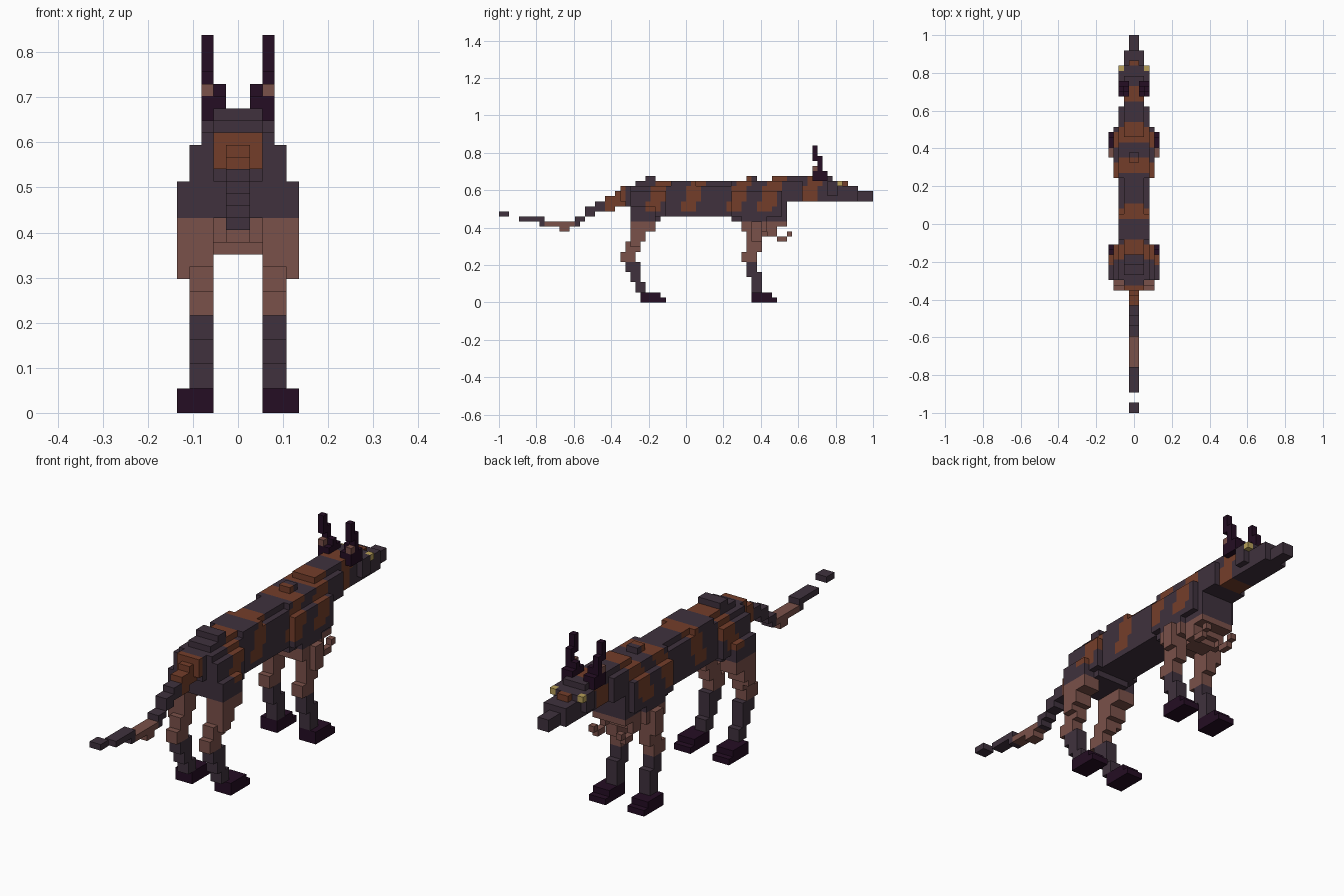
import bpy
import bmesh
from mathutils import Vector

cube = bpy.data.objects.get("Cube")
if cube:
    bpy.data.objects.remove(cube, do_unlink=True)

UNIT = 2 / 74  # edge length of one block


def material(name, colour):
    mat = bpy.data.materials.new(name)
    mat.use_nodes = True
    mat.diffuse_color = (*colour, 1)
    mat.node_tree.nodes["Principled BSDF"].inputs["Base Color"].default_value = (*colour, 1)
    return mat


MATERIALS = [
    material("dark plum fur", (.050, .031, .047)),
    material("rust fur", (.175, .048, .023)),
    material("dusty pink brown fur", (.195, .082, .067)),
    material("near black fur", (.018, .004, .017)),
    material("yellow eye", (.48, .35, .10)),
]
PLUM, RUST, TAN, BLACK, YELLOW = range(len(MATERIALS))
STRIPES = [(-6, -3), (1, 4), (10, 13), (16, 19.5), (24, 27)]


# Coat colour rules, by block position
def coat(x, y, z):
    if z >= 18:
        slanted = y + .5 - .4 * (z - 23.5)
        if any(a <= slanted < b for a, b in STRIPES):
            return RUST
    return TAN if z < 16 else PLUM


def leg_coat(x, y, z):
    if z < 2:
        return BLACK
    return PLUM if z < 8 else coat(x, y, z)


def tail_coat(x, y, z):
    if y >= -16:
        return RUST
    return TAN if -28 <= y < -22 else PLUM


def plain(index):
    return lambda x, y, z: index


def block_part(name, boxes, rule, sides=(1, -1)):
    """Fill block ranges (x, y, z), then keep only the outer faces."""
    cells = set()
    for (x0, x1), (y0, y1), (z0, z1) in boxes:
        for x in range(x0, x1):
            for y in range(y0, y1):
                for z in range(z0, z1):
                    for side in sides:
                        cells.add((x if side > 0 else -1 - x, y, z))
    bm = bmesh.new()
    corners = {}

    def corner(p):
        key = tuple(int(round(c)) for c in p)
        if key not in corners:
            corners[key] = bm.verts.new(Vector(key) * UNIT)
        return corners[key]

    for cell in sorted(cells):
        for axis in range(3):
            for way in (0, 1):
                near = list(cell)
                near[axis] += 2 * way - 1
                if tuple(near) in cells:
                    continue
                base = Vector(cell)
                base[axis] += way
                u, v = Vector((0, 0, 0)), Vector((0, 0, 0))
                u[(axis + 1) % 3] = 1
                v[(axis + 2) % 3] = 1
                ring = [base, base + u, base + u + v, base + v]
                if not way:
                    ring.reverse()
                face = bm.faces.new([corner(p) for p in ring])
                face.material_index = rule(*cell)
    mesh = bpy.data.meshes.new(name)
    bm.to_mesh(mesh)
    bm.free()
    for mat in MATERIALS:
        mesh.materials.append(mat)
    bpy.context.collection.objects.link(bpy.data.objects.new(name, mesh))


def pair(name, boxes, rule):
    block_part("left_" + name, boxes, rule, (1,))
    block_part("right_" + name, boxes, rule, (-1,))


# Trunk: barrel, raised back, shoulders and hips
block_part("body", [
    ((0, 3), (-11, 20), (17, 23)),
    ((0, 2), (-12, 20), (19, 23)),
    ((0, 2), (-10, 20), (23, 24)),
    ((0, 3), (-3, 2), (23, 24)),
    ((0, 2), (-8, -6), (24, 25)),
    ((0, 1), (12, 14), (24, 25)),
    ((0, 2), (17, 20), (24, 25)),
    ((0, 3), (9, 20), (16, 24)),
    ((0, 4), (9, 19), (17, 22)),
    ((0, 4), (-11, -4), (17, 22)),
    ((0, 3), (-11, -5), (16, 17)),
], coat)

# Pale chest fur with hanging tufts
block_part("chest_fur", [
    ((0, 3), (11, 20), (15, 16)),
    ((0, 3), (11, 18), (14, 15)),
    ((0, 2), (14, 17), (13, 14)),
    ((2, 3), (16, 18), (13, 14)),
    ((2, 3), (18, 20), (12, 13)),
    ((2, 3), (20, 21), (13, 14)),
], coat)

# Neck and tapering head
block_part("neck", [
    ((0, 3), (20, 23), (20, 24)),
    ((0, 2), (20, 27), (20, 25)),
], coat)
block_part("head", [
    ((0, 2), (27, 29), (20, 25)),
    ((0, 3), (28, 30), (21, 24)),
    ((0, 2), (29, 31), (20, 24)),
    ((0, 2), (31, 34), (20, 23)),
    ((0, 1), (34, 37), (20, 22)),
], plain(PLUM))
block_part("brow_patch", [((0, 1), (31, 32), (23, 24))], plain(RUST))
pair("eye", [((2, 3), (30, 31), (23, 24))], plain(YELLOW))

# Ears sweep backwards in steps
pair("ear", [
    ((1, 3), (25, 28), (24, 26)),
    ((1, 3), (26, 27), (26, 27)),
    ((2, 3), (26, 27), (27, 29)),
    ((2, 3), (25, 26), (28, 31)),
], plain(BLACK))
pair("ear_base_patch", [((2, 3), (25, 26), (26, 27))], plain(TAN))

# Front legs
pair("front_leg", [
    ((2, 4), (11, 16), (14, 17)),
    ((4, 5), (13, 15), (12, 16)),
    ((2, 4), (12, 15), (10, 14)),
    ((2, 4), (11, 14), (8, 10)),
    ((2, 4), (12, 14), (5, 8)),
    ((2, 4), (13, 15), (2, 6)),
    ((2, 5), (13, 17), (0, 2)),
    ((2, 5), (17, 18), (0, 1)),
], leg_coat)

# Hind legs with wide thighs and backward hocks
pair("hind_leg", [
    ((2, 5), (-11, -6), (16, 19)),
    ((2, 5), (-11, -6), (14, 16)),
    ((2, 5), (-11, -8), (12, 14)),
    ((2, 4), (-12, -9), (10, 12)),
    ((4, 5), (-11, -9), (11, 12)),
    ((2, 4), (-13, -10), (8, 10)),
    ((2, 4), (-12, -9), (6, 8)),
    ((2, 4), (-11, -9), (4, 6)),
    ((2, 4), (-10, -8), (2, 4)),
    ((2, 5), (-9, -5), (0, 2)),
    ((2, 5), (-5, -4), (0, 1)),
], leg_coat)

# Tail: stepped slope down from the rump, then a low trailing end
steps = [((0, 1), (y, y + 2), (z, z + h)) for y, z, h in (
    (-13, 19, 4), (-14, 19, 3), (-16, 18, 3), (-18, 18, 2), (-20, 17, 2), (-22, 16, 1))]
block_part("tail", steps + [
    ((0, 2), (-13, -11), (20, 23)),
    ((0, 1), (-29, -21), (15, 16)),
    ((0, 1), (-25, -23), (14, 15)),
    ((0, 1), (-33, -28), (16, 17)),
], tail_coat)
block_part("tail_tip", [((0, 1), (-37, -35), (17, 18))], plain(PLUM))
